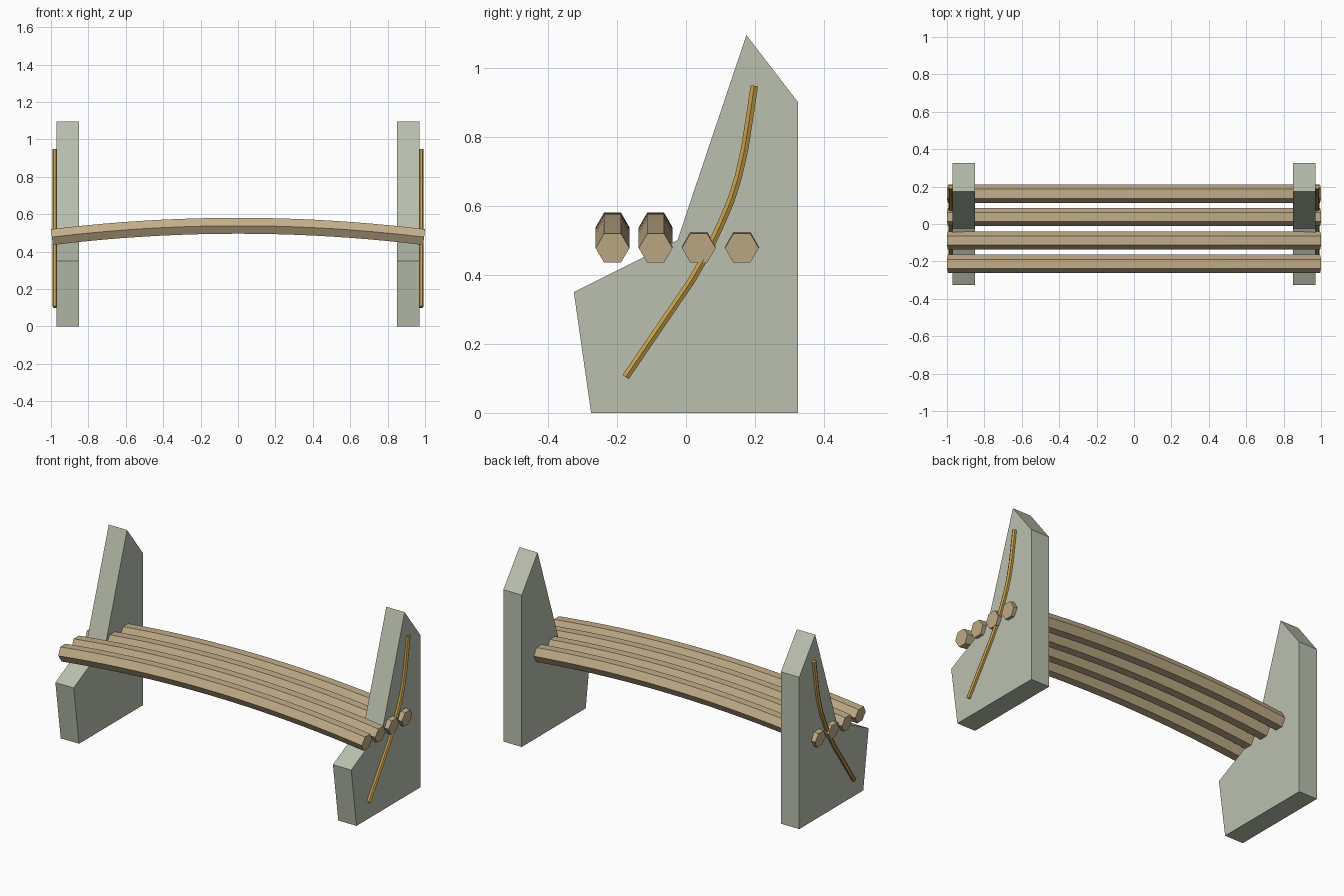
import bpy, bmesh, math
from mathutils import Vector

if "Cube" in bpy.data.objects:
    bpy.data.objects.remove(bpy.data.objects["Cube"])


def material(name, rgb):
    m = bpy.data.materials.new(name)
    m.diffuse_color = (*rgb, 1)
    m.use_nodes = True
    m.node_tree.nodes["Principled BSDF"].inputs["Base Color"].default_value = m.diffuse_color
    return m


STONE = material("pale grey green", (0.49, 0.53, 0.43))
WOOD = material("light wood", (0.54, 0.42, 0.25))
GOLD = material("dull gold", (0.56, 0.35, 0.07))


def finish(name, bm, mat):
    bmesh.ops.recalc_face_normals(bm, faces=bm.faces)
    mesh = bpy.data.meshes.new(name)
    bm.to_mesh(mesh)
    bm.free()
    mesh.materials.append(mat)
    obj = bpy.data.objects.new(name, mesh)
    bpy.context.collection.objects.link(obj)


def hex_bar(name, path, side, radius, mat):
    """Sweep a hexagon along a flat path; side is the path plane's normal."""
    bm = bmesh.new()
    rings = []
    for i, p in enumerate(path):
        tangent = path[min(i + 1, len(path) - 1)] - path[max(i - 1, 0)]
        up = side.cross(tangent).normalized()
        angles = [k * math.pi / 3 for k in range(6)]
        rings.append([bm.verts.new(p + radius * (math.cos(a) * side + math.sin(a) * up))
                      for a in angles])
    for a, b in zip(rings, rings[1:]):
        for k in range(6):
            n = (k + 1) % 6
            bm.faces.new((a[k], a[n], b[n], b[k]))
    bm.faces.new(rings[0])
    bm.faces.new(rings[-1])
    finish(name, bm, mat)


# Side panels: extruded seat-and-back outline
OUTLINE = [(-0.275, 0), (0.325, 0), (0.325, 0.9), (0.175, 1.095),
           (-0.025, 0.5), (-0.325, 0.35)]
for label, s in (("left", -1), ("right", 1)):
    bm = bmesh.new()
    face = bm.faces.new([bm.verts.new((s * 0.85, y, z)) for y, z in OUTLINE])
    ext = bmesh.ops.extrude_face_region(bm, geom=[face])
    verts = [g for g in ext["geom"] if isinstance(g, bmesh.types.BMVert)]
    bmesh.ops.translate(bm, verts=verts, vec=(s * 0.12, 0, 0))
    finish(label + "_side_panel", bm, STONE)

# Seat slats: four arched hexagonal logs
for i in range(4):
    y = -0.213 + 0.125 * i
    xs = [0.995 * (k / 10 - 1) for k in range(21)]
    hex_bar(f"seat_slat_{i + 1}", [Vector((x, y, 0.538 - 0.061 * x * x)) for x in xs],
            Vector((0, 1, 0)), 0.049, WOOD)

# Curved metal strips on the outer faces of the panels
STRIP = [(-0.175, 0.104), (-0.08, 0.243), (0.015, 0.382), (0.06, 0.46), (0.1, 0.545),
         (0.13, 0.615), (0.152, 0.685), (0.17, 0.765), (0.184, 0.855), (0.198, 0.948)]
for label, s in (("left", -1), ("right", 1)):
    hex_bar(label + "_strip", [Vector((s * 0.979, y, z)) for y, z in STRIP],
            Vector((1, 0, 0)), 0.0125, GOLD)
